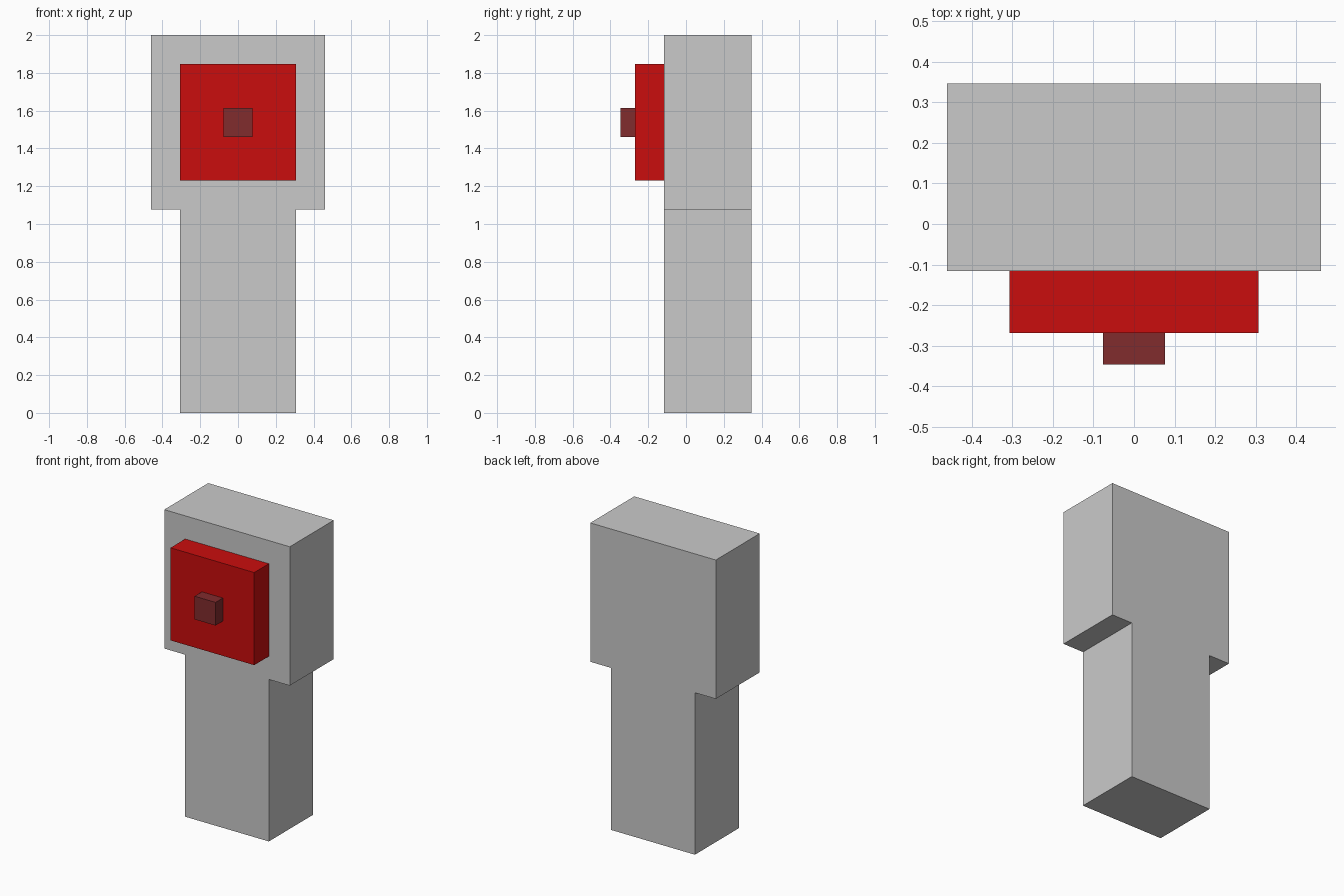
import bpy
import bmesh

if "Cube" in bpy.data.objects:
    bpy.data.objects.remove(bpy.data.objects["Cube"])

U = 2 / 26  # one grid unit; the model is 26 units tall


def material(name, rgb):
    m = bpy.data.materials.new(name)
    m.diffuse_color = (*rgb, 1)
    m.use_nodes = True
    m.node_tree.nodes["Principled BSDF"].inputs["Base Color"].default_value = m.diffuse_color
    return m


def extrude_profile(name, points, y0, y1, mat):
    """Closed solid from an x-z outline, extruded from y0 back to y1 (in units)."""
    bm = bmesh.new()
    face = bm.faces.new([bm.verts.new((x * U, y0 * U, z * U)) for x, z in points])
    ext = bmesh.ops.extrude_face_region(bm, geom=[face], use_keep_orig=True)
    verts = [g for g in ext["geom"] if isinstance(g, bmesh.types.BMVert)]
    bmesh.ops.translate(bm, verts=verts, vec=(0, (y1 - y0) * U, 0))
    bmesh.ops.recalc_face_normals(bm, faces=bm.faces)
    mesh = bpy.data.meshes.new(name)
    bm.to_mesh(mesh)
    bm.free()
    mesh.materials.append(mat)
    obj = bpy.data.objects.new(name, mesh)
    bpy.context.collection.objects.link(obj)
    return obj


def rectangle(half, z0, z1):
    return [(-half, z0), (half, z0), (half, z1), (-half, z1)]


grey = material("light grey", (0.59, 0.59, 0.59))
red = material("bright red", (0.59, 0.004, 0.004))
maroon = material("dull maroon", (0.22, 0.025, 0.027))

# Post and wider head as one stepped block
right = [(4, 0), (4, 14), (6, 14), (6, 26)]
left = [(-x, z) for x, z in reversed(right)]
extrude_profile("post_and_head", right + left, -1.5, 4.5, grey)

# Square panel on the front of the head
extrude_profile("front_panel", rectangle(4, 16, 24), -3.5, -1.5, red)

# Small knob at the panel centre
extrude_profile("centre_knob", rectangle(1, 19, 21), -4.5, -3.5, maroon)
